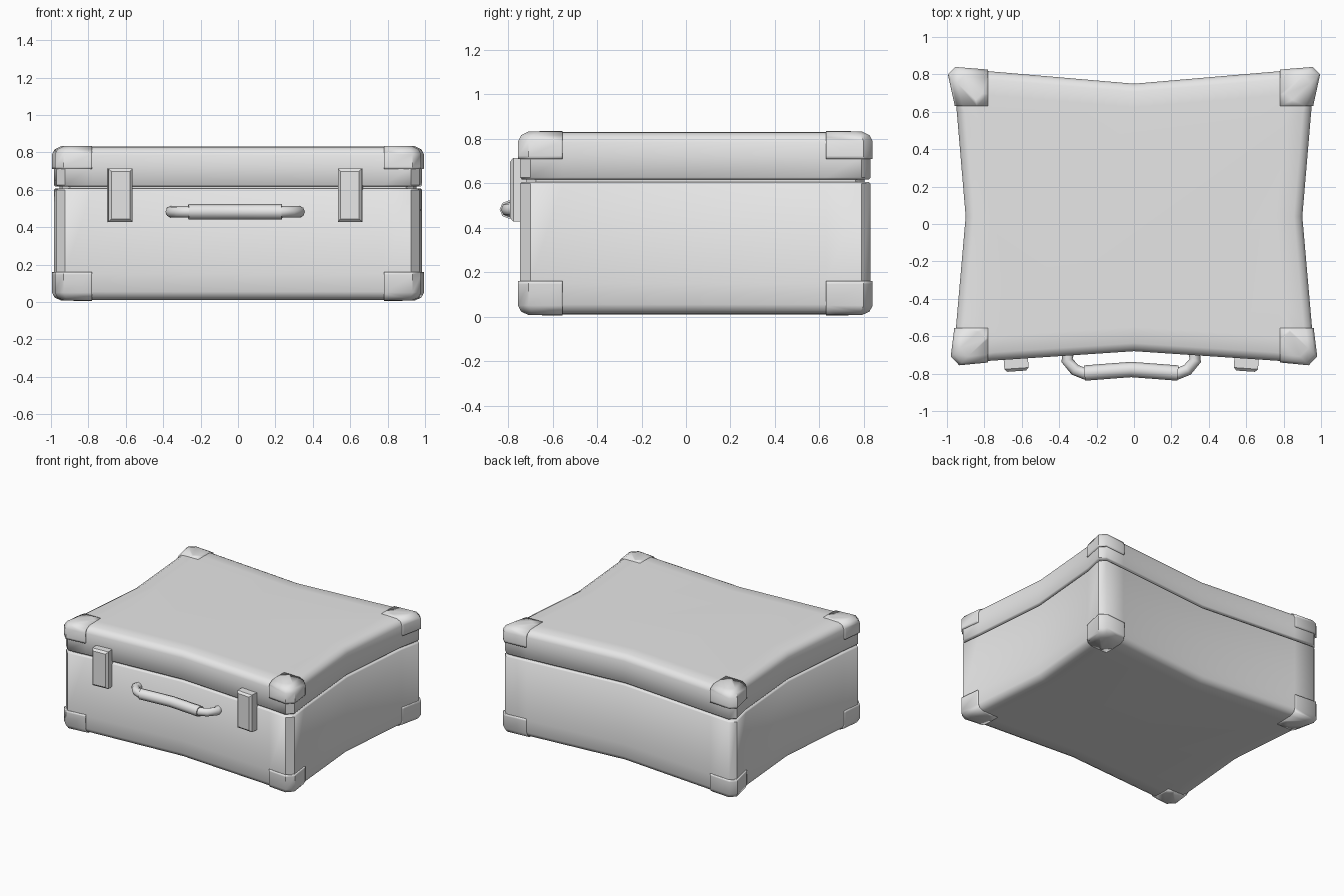
import bpy, bmesh, math
from mathutils import Vector

if "Cube" in bpy.data.objects:
    bpy.data.objects.remove(bpy.data.objects["Cube"], do_unlink=True)

grey = bpy.data.materials.new("plain grey")
grey.use_nodes = True
grey.diffuse_color = (0.8, 0.8, 0.8, 1)
grey.node_tree.nodes["Principled BSDF"].inputs["Base Color"].default_value = (0.8, 0.8, 0.8, 1)

MID_Y = 0.04
# Right half of the pinched plan outline, front to back
HALF = [(0, -0.68), (0.78, -0.732), (0.925, -0.746), (0.97, -0.70), (0.952, -0.555),
        (0.9, 0.04), (0.95, 0.63), (0.985, 0.79), (0.945, 0.83), (0.78, 0.817), (0, 0.75)]
OUTLINE = HALF + [(-x, y) for x, y in HALF[-2:0:-1]]


def finish(obj, angle=40):
    obj.data.materials.clear()
    obj.data.materials.append(grey)
    bpy.ops.object.select_all(action="DESELECT")
    obj.select_set(True)
    bpy.context.view_layer.objects.active = obj
    bpy.ops.object.shade_smooth_by_angle(angle=math.radians(angle))
    return obj


def add_object(name, bm):
    mesh = bpy.data.meshes.new(name)
    bm.to_mesh(mesh)
    bm.free()
    obj = bpy.data.objects.new(name, mesh)
    bpy.context.collection.objects.link(obj)
    return obj


def shell(profile, grow=0.0):
    """Closed solid through plan rings; profile is (inset, height) from the bottom up."""
    bm = bmesh.new()
    rings = []
    for inset, z in profile:
        s = 1 - inset + grow
        rings.append([bm.verts.new((x * s, MID_Y + (y - MID_Y) * (s + (grow - inset) * 0.2), z))
                      for x, y in OUTLINE])
    n = len(OUTLINE)
    for low, high in zip(rings, rings[1:]):
        for i in range(n):
            j = (i + 1) % n
            bm.faces.new((low[i], low[j], high[j], high[i]))
    bm.faces.new(rings[0][::-1])
    bm.faces.new(rings[-1])
    bmesh.ops.recalc_face_normals(bm, faces=bm.faces)
    return bm


# Case halves, with a recessed core showing in the seam
BODY = [(0.15, 0.01), (0.05, 0.012), (0.015, 0.027), (0, 0.055), (0, 0.15), (0, 0.598), (0.008, 0.606)]
LID = [(0.008, 0.618), (0, 0.626), (0, 0.72), (0, 0.785), (0.015, 0.812), (0.05, 0.829), (0.15, 0.831)]
finish(add_object("case_body", shell(BODY)), 50)
finish(add_object("case_lid", shell(LID)), 50)
finish(add_object("seam_core", shell([(0.03, 0.55), (0.03, 0.68)])), 50)


# Corner guards: corner patches of a slightly larger shell
def guard(name, sx, back, top):
    lift = 0.004 if top else -0.004
    bm = shell([(d, z + lift) for d, z in (LID if top else BODY)], 0.01)
    cuts = [((0.78 * sx, 0, 0), (sx, 0, 0)),
            ((0, 0.63 if back else -0.555, 0), (0, 1 if back else -1, 0)),
            ((0, 0, 0.71 if top else 0.16), (0, 0, 1 if top else -1))]
    for point, normal in cuts:
        bmesh.ops.bisect_plane(bm, geom=bm.verts[:] + bm.edges[:] + bm.faces[:],
                               plane_co=point, plane_no=normal, clear_inner=True)
    obj = add_object(name, bm)
    solid = obj.modifiers.new("thickness", "SOLIDIFY")
    solid.thickness = 0.016
    solid.offset = -1
    finish(obj, 50)


for side, sx in (("left", 1), ("right", -1)):
    for end in ("front", "back"):
        for level in ("upper", "lower"):
            guard(f"{level}_{end}_{side}_corner_guard", sx, end == "back", level == "upper")

# Latches, turned to follow the pinched front
for side, x, turn in (("left", 0.60, -4), ("right", -0.63, 4)):
    bm = bmesh.new()
    bmesh.ops.create_cube(bm, size=1)
    bmesh.ops.scale(bm, vec=(0.13, 0.08, 0.285), verts=bm.verts)
    front = [e for e in bm.edges if all(v.co.y < 0 for v in e.verts)]
    bmesh.ops.bevel(bm, geom=front, offset=0.015, segments=1, affect="EDGES")
    obj = add_object(f"{side}_latch", bm)
    obj.location = (x, -0.747, 0.571)
    obj.rotation_euler.z = math.radians(turn)
    finish(obj, 30)


# Handle: rounded arms and a thicker grip
def tube(name, points, radius):
    curve = bpy.data.curves.new(name, "CURVE")
    curve.dimensions = "3D"
    curve.bevel_depth = radius
    curve.bevel_resolution = 2
    curve.use_fill_caps = True
    spline = curve.splines.new("POLY")
    spline.points.add(len(points) - 1)
    for p, (x, y) in zip(spline.points, points):
        p.co = (x, y, 0.482, 1)
    obj = bpy.data.objects.new(name, curve)
    bpy.context.collection.objects.link(obj)
    bpy.ops.object.select_all(action="DESELECT")
    obj.select_set(True)
    bpy.context.view_layer.objects.active = obj
    bpy.ops.object.convert(target="MESH")
    finish(bpy.context.object, 60)


HANDLE_X = -0.015
ARM = [(0.335, -0.68), (0.343, -0.73), (0.30, -0.78), (0.25, -0.80), (0.2, -0.795)]
for side, sx in (("left", 1), ("right", -1)):
    tube(f"{side}_handle_arm", [(HANDLE_X + sx * x, y) for x, y in ARM], 0.031)
GRIP = [(-0.25, -0.797), (-0.12, -0.787), (0, -0.778), (0.12, -0.787), (0.25, -0.797)]
tube("handle_grip", [(HANDLE_X + x, y) for x, y in GRIP], 0.041)
